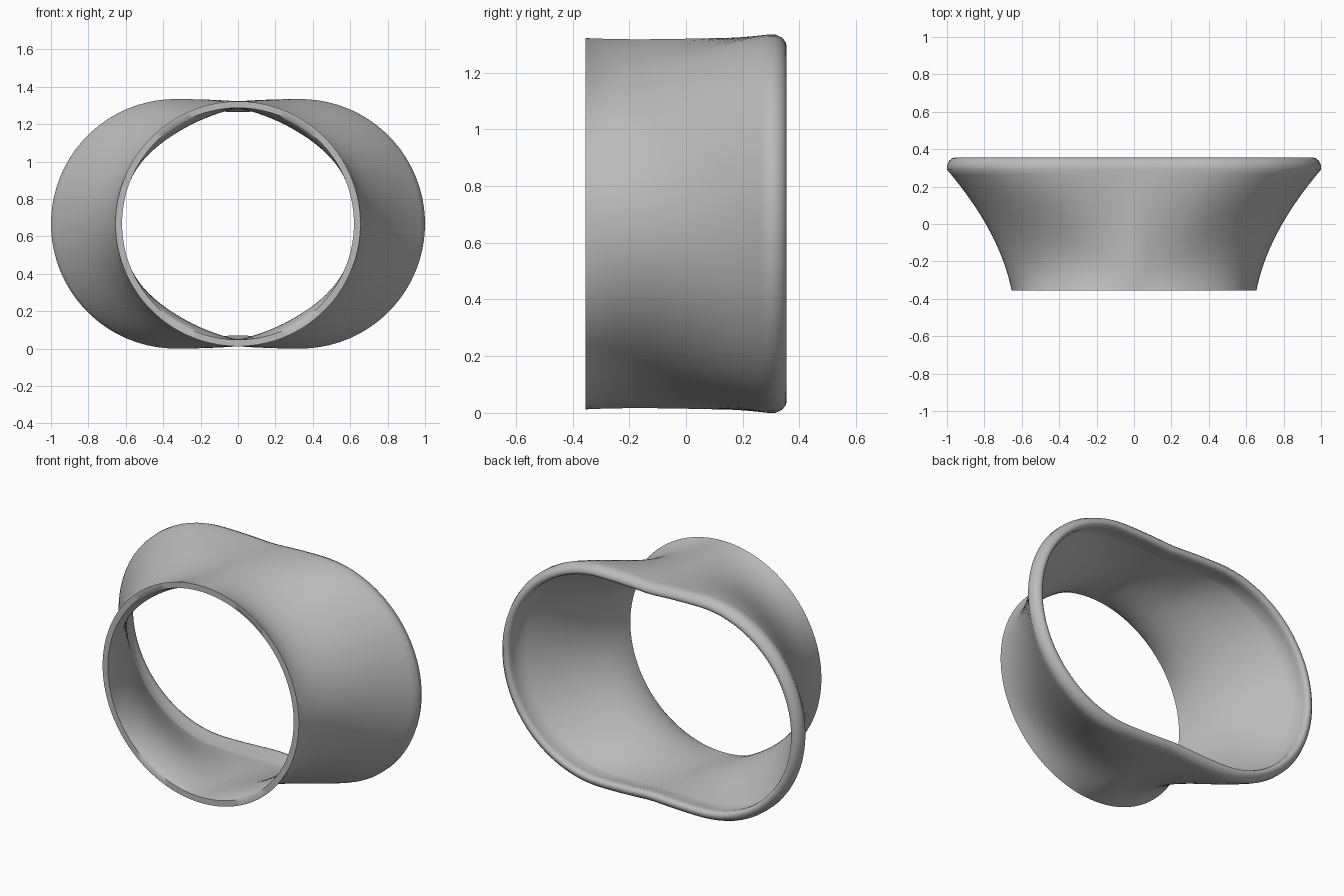
import bpy, bmesh, math
from mathutils import Vector

if "Cube" in bpy.data.objects:
    bpy.data.objects.remove(bpy.data.objects["Cube"], do_unlink=True)

SIDES, STEPS = 96, 24
MID_Z = 0.667          # height of the axis
FRONT, LIP = -0.355, 0.29
R_FRONT, R_BACK = 0.655, 0.667
FLAT = 1 - R_BACK      # half length of the straight part of the oval
WALL = 0.035


def oval(t, inset=0.0):
    """Point and outward normal on the rounded-end slot, matched by length."""
    c, s = math.cos(t), math.sin(t)
    sx, sz = math.copysign(1, c), math.copysign(1, s)
    quarter = math.atan2(abs(s), abs(c)) / (math.pi / 2)
    run = quarter * (FLAT + R_BACK * math.pi / 2)
    a = min(run / R_BACK, math.pi / 2)
    x = FLAT - max(0, run - R_BACK * math.pi / 2)
    n = Vector((sx * math.cos(a), 0, sz * math.sin(a)))
    # slight waist in the middle of the straight parts
    waist = 0.012 * (1 - x / FLAT) ** 2
    return Vector((sx * x, 0, -sz * waist)) + n * (R_BACK - inset), n


def loft(t, u):
    """Outer skin, from the round front (u=0) to the oval back (u=1)."""
    radial = Vector((math.cos(t), 0, math.sin(t)))
    end, n = oval(t)
    sn, cs = abs(radial.z), abs(radial.x)
    # the sides flare widely, the top and bottom arrive almost level
    flare = Vector((n.x * 0.55, 0, n.z * 0.16 * (1 - sn ** 8)))
    start = radial * 0.13 * cs * cs
    h = u * u * (3 - 2 * u)
    p = radial * R_FRONT * (1 - h) + end * h
    p += start * (u * (1 - u) ** 2) - flare * (u * u * (1 - u))
    # shallow hollows on the four diagonals
    p -= radial * 0.15 * sn * sn * cs * 6.75 * u * (1 - u) ** 2
    p.y = FRONT + (LIP - FRONT) * u
    return p


def inner(t, u):
    """Inner skin, one wall thickness inside the outer skin."""
    e = 0.004
    along = loft(t, min(1, u + e)) - loft(t, max(0, u - e))
    around = loft(t + e, u) - loft(t - e, u)
    n = around.cross(along).normalized()
    if n.dot(Vector((math.cos(t), 0, math.sin(t)))) < 0:
        n.negate()
    p = loft(t, u) - n * WALL
    if u == 0:
        p = Vector((math.cos(t), 0, math.sin(t))) * (R_FRONT - WALL)
        p.y = FRONT
    return p


def lip(t, inset, y):
    p = oval(t, inset)[0]
    p.y = y
    return p


# rings run out along the outside, round the lip and back along the inside
angles = [2 * math.pi * (i + 0.5) / SIDES for i in range(SIDES)]
rings = [[loft(t, k / STEPS) for t in angles] for k in range(STEPS + 1)]
for inset, y in ((0, 0.315), (0.01, 0.337), (0.025, 0.351), (0.04, 0.355),
                 (0.053, 0.35), (0.06, 0.335), (0.06, 0.315)):
    rings.append([lip(t, inset, y) for t in angles])
rings += [[inner(t, k / STEPS) for t in angles] for k in range(STEPS - 2, -1, -1)]

bm = bmesh.new()
loops = [[bm.verts.new(p + Vector((0, 0, MID_Z))) for p in ring] for ring in rings]
for k, a in enumerate(loops):
    b = loops[(k + 1) % len(loops)]
    for i in range(SIDES):
        j = (i + 1) % SIDES
        bm.faces.new((a[i], a[j], b[j], b[i]))
bmesh.ops.recalc_face_normals(bm, faces=bm.faces)
mesh = bpy.data.meshes.new("adapter_sleeve")
bm.to_mesh(mesh)
bm.free()

sleeve = bpy.data.objects.new("adapter_sleeve", mesh)
bpy.context.collection.objects.link(sleeve)

grey = bpy.data.materials.new("plain_grey")
grey.use_nodes = True
colour = (0.5, 0.5, 0.5, 1)
grey.diffuse_color = colour
grey.node_tree.nodes["Principled BSDF"].inputs["Base Color"].default_value = colour
mesh.materials.append(grey)

bpy.ops.object.select_all(action="DESELECT")
sleeve.select_set(True)
bpy.context.view_layer.objects.active = sleeve
bpy.ops.object.shade_smooth_by_angle(angle=math.radians(55))
